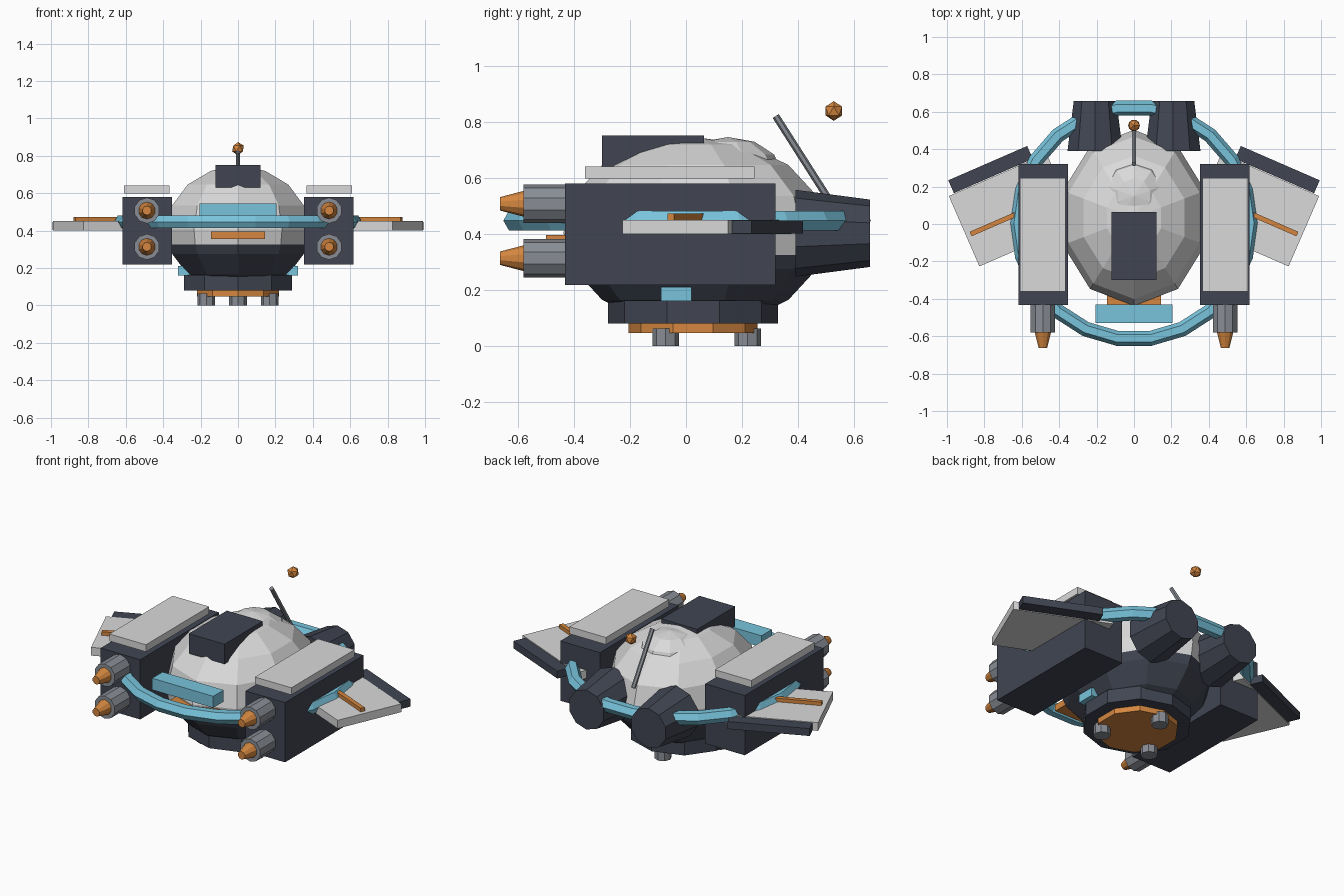
import bpy, bmesh, math
from mathutils import Vector, Matrix

if "Cube" in bpy.data.objects:
    bpy.data.objects.remove(bpy.data.objects["Cube"])


def material(name, rgb):
    m = bpy.data.materials.new(name)
    m.diffuse_color = (*rgb, 1)
    m.use_nodes = True
    m.node_tree.nodes["Principled BSDF"].inputs["Base Color"].default_value = m.diffuse_color
    return m


LIGHT = material("light_grey", (0.70, 0.70, 0.70))
DARK = material("dark_slate", (0.052, 0.060, 0.085))
CYAN = material("sky_blue", (0.19, 0.55, 0.72))
ORANGE = material("copper_orange", (0.66, 0.24, 0.05))
METAL = material("mid_grey", (0.25, 0.27, 0.30))


def finish(name, bm, *mats):
    bmesh.ops.remove_doubles(bm, verts=bm.verts, dist=1e-5)
    bmesh.ops.recalc_face_normals(bm, faces=bm.faces)
    me = bpy.data.meshes.new(name)
    bm.to_mesh(me)
    bm.free()
    for m in mats:
        me.materials.append(m)
    ob = bpy.data.objects.new(name, me)
    bpy.context.collection.objects.link(ob)
    return ob


def box(name, x, y, z, mat):
    """Box from (min, max) ranges."""
    bm = bmesh.new()
    bmesh.ops.create_cube(bm, size=1)
    for v in bm.verts:
        v.co = [(a + b) / 2 + c * (b - a) for (a, b), c in zip((x, y, z), v.co)]
    return finish(name, bm, mat)


def plate(name, cx, cy, lx, ly, z, angle, mat):
    """Flat box turned about z."""
    ob = box(name, (-lx / 2, lx / 2), (-ly / 2, ly / 2), z, mat)
    ob.data.transform(Matrix.Translation((cx, cy, 0)) @ Matrix.Rotation(angle, 4, 'Z'))
    return ob


def lathe(name, base, axis, profile, n, *mats, scale=(1, 1, 1)):
    """Turn (radius, height) points about an axis starting at base; a corner points up or back."""
    w = Vector(axis).normalized()
    up = Vector((0, 1, 0)) if abs(w.z) > 0.99 else Vector((0, 0, 1))
    u = up.cross(w).normalized()
    v = w.cross(u)
    bm = bmesh.new()
    rings = []
    for r, h in profile:
        ring = []
        for k in range(n):
            a = 2 * math.pi * k / n
            p = w * h + (v * math.cos(a) + u * math.sin(a)) * r
            ring.append(bm.verts.new([b + c * s for b, c, s in zip(base, p, scale)]))
        rings.append(ring)
    for lo, hi in zip(rings, rings[1:]):
        for k in range(n):
            bm.faces.new((lo[k - 1], lo[k], hi[k], hi[k - 1]))
    if profile[0][0] > 0:
        bm.faces.new(rings[0])
    if profile[-1][0] > 0:
        bm.faces.new(rings[-1])
    return finish(name, bm, *mats)


def globe(lats):
    return [(max(0, round(math.cos(math.radians(a)), 6)), math.sin(math.radians(a))) for a in lats]


Z = (0, 0, 1)

# main hull: light above, dark bowl below
hull = lathe("hull", (0, 0.033, 0.405), Z,
             globe([-90, -67.5, -45, -22.5, -13.6, 0, 22.5, 45, 67.5, 90]),
             10, LIGHT, DARK, scale=(0.40, 0.47, 0.34))
for f in hull.data.polygons:
    f.material_index = 1 if f.center.z < 0.325 else 0

# raised dome and dark top housing
lathe("top_dome", (0, 0.15, 0.62), Z, globe([-90, -60, -30, 0, 30, 60, 90]),
      10, LIGHT, scale=(0.18, 0.19, 0.125))
box("top_housing", (-0.12, 0.12), (-0.30, 0.065), (0.63, 0.75), DARK)

# front panels
box("front_panel", (-0.205, 0.205), (-0.53, -0.43), (0.475, 0.545), CYAN)
box("front_vent", (-0.145, 0.145), (-0.50, -0.38), (0.355, 0.395), ORANGE)

# base collar, glow disc and three feet
lathe("base_collar", (0, 0.025, 0), Z, [(0.303, 0.08), (0.303, 0.162)], 10, DARK)
lathe("base_disc", (0, 0.025, 0), Z, [(0.23, 0.047), (0.23, 0.09)], 10, ORANGE)
for i in range(3):
    a = math.radians(90 + 120 * i)
    lathe(f"foot_{i + 1}", (0.195 * math.cos(a), 0.025 + 0.195 * math.sin(a), 0), Z,
          [(0.047, 0), (0.047, 0.063)], 8, METAL)

# ring around the craft
bm = bmesh.new()
N, M = 22, 6
grid = []
for i in range(N):
    a = 2 * math.pi * i / N
    row = []
    for j in range(M):
        b = 2 * math.pi * j / M
        r = 0.622 + 0.04 * math.cos(b)
        row.append(bm.verts.new((r * math.cos(a), r * math.sin(a) + 0.004, 0.447 + 0.04 * math.sin(b))))
    grid.append(row)
for i in range(N):
    for j in range(M):
        bm.faces.new((grid[i - 1][j - 1], grid[i][j - 1], grid[i][j], grid[i - 1][j]))
finish("ring", bm, CYAN)

# parts on both sides
for s, side in ((1, "right"), (-1, "left")):
    def span(a, b):
        return (a, b) if s > 0 else (-b, -a)

    box(f"{side}_pod", span(0.353, 0.618), (-0.432, 0.32), (0.218, 0.58), DARK)
    box(f"{side}_pod_armor", span(0.365, 0.61), (-0.36, 0.245), (0.597, 0.64), LIGHT)
    box(f"{side}_hull_light", span(0.25, 0.32), (-0.09, 0.02), (0.16, 0.21), CYAN)

    # twin cannons
    for z, level in ((0.507, "upper"), (0.313, "lower")):
        p = (s * 0.487, -0.42, z)
        lathe(f"{side}_{level}_barrel", p, (0, -1, 0), [(0.069, 0), (0.069, 0.16)], 10, METAL)
        lathe(f"{side}_{level}_muzzle", p, (0, -1, 0), [(0.047, 0.155), (0.024, 0.243)], 10, ORANGE)

    # swept wing with dark rear edge and stripe
    t = -s * math.radians(23.5)
    plate(f"{side}_wing", s * 0.647, 0.075, 0.57, 0.41, (0.40, 0.45), t, LIGHT)
    plate(f"{side}_wing_flap", s * 0.767, 0.291, 0.46, 0.075, (0.402, 0.447), t, DARK)
    plate(f"{side}_wing_stripe", s * 0.75, 0.0, 0.27, 0.026, (0.445, 0.472), t, ORANGE)

    # rear thruster
    lathe(f"{side}_thruster", (s * 0.208, 0.39, 0.402), (0, 1, 0),
          [(0.155, 0), (0.12, 0.267)], 10, DARK)

# antenna rod and its floating tip
a, b = Vector((0, 0.505, 0.53)), Vector((0, 0.32, 0.82))
lathe("antenna_rod", a, b - a, [(0.013, 0), (0.013, (b - a).length)], 6, METAL)
bm = bmesh.new()
bmesh.ops.create_icosphere(bm, subdivisions=1, radius=0.035,
                           matrix=Matrix.Translation((0, 0.527, 0.838)))
finish("antenna_tip", bm, ORANGE)
